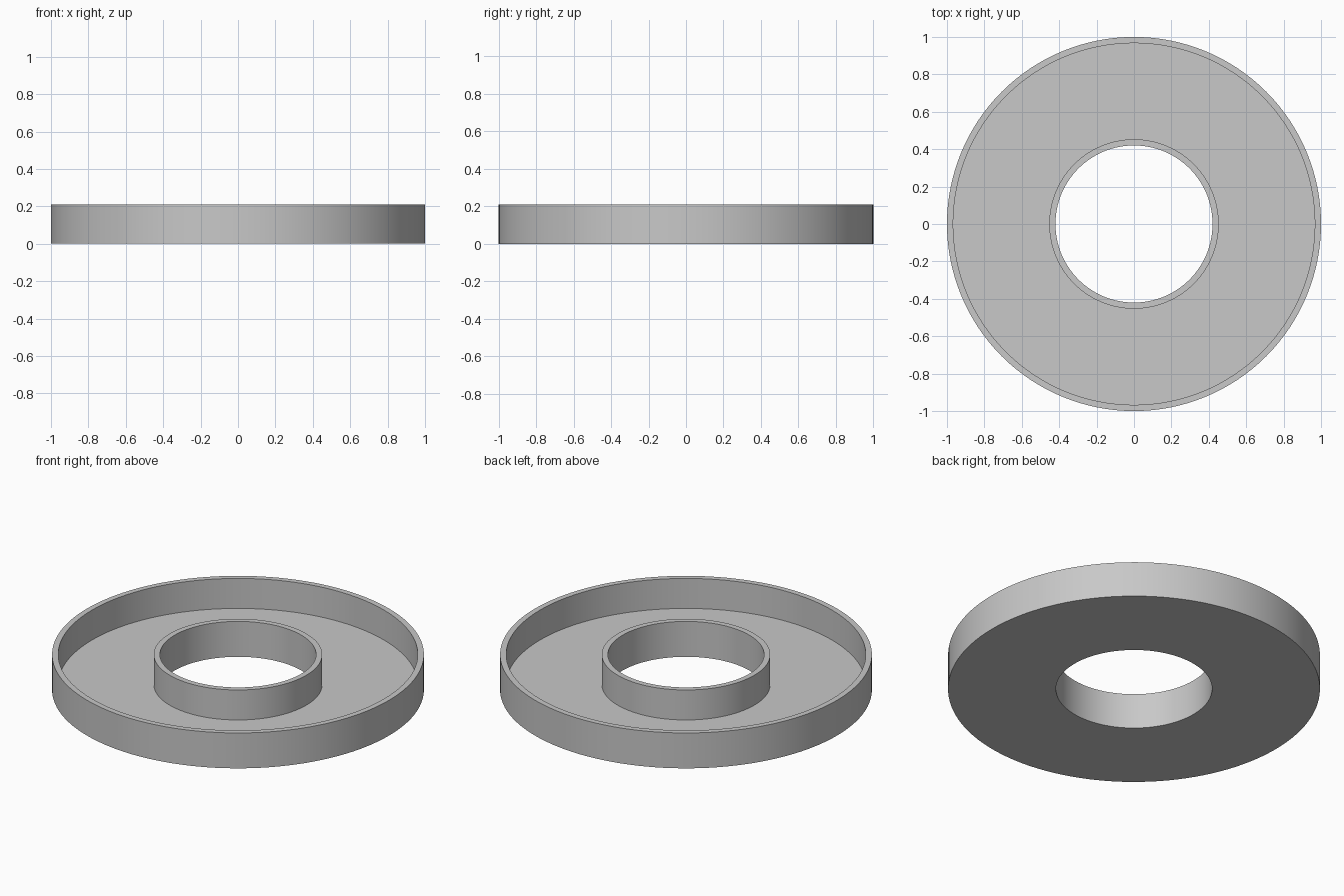
import bpy
import bmesh
import math

SEGMENTS = 128
OUTER, HOLE = 1.0, 0.42      # outer edge and central hole radii
WALL, FLOOR = 0.033, 0.032   # wall and floor thickness
HEIGHT = 0.21

cube = bpy.data.objects.get("Cube")
if cube:
    bpy.data.objects.remove(cube, do_unlink=True)

# Plain grey material
grey = bpy.data.materials.new("light_grey")
grey.use_nodes = True
colour = (0.58, 0.58, 0.58, 1.0)
grey.diffuse_color = colour
grey.node_tree.nodes["Principled BSDF"].inputs["Base Color"].default_value = colour


def lathe(name, profile, material):
    """Revolve a closed (radius, height) profile around z."""
    bm = bmesh.new()
    verts = [bm.verts.new((r, 0, z)) for r, z in profile]
    edges = [bm.edges.new((v, verts[(i + 1) % len(verts)])) for i, v in enumerate(verts)]
    bmesh.ops.spin(bm, geom=verts + edges, cent=(0, 0, 0), axis=(0, 0, 1),
                   angle=math.tau, steps=SEGMENTS, use_merge=True)
    bmesh.ops.remove_doubles(bm, verts=bm.verts, dist=0.0001)
    bmesh.ops.recalc_face_normals(bm, faces=bm.faces)
    mesh = bpy.data.meshes.new(name)
    bm.to_mesh(mesh)
    bm.free()
    mesh.materials.append(material)
    obj = bpy.data.objects.new(name, mesh)
    bpy.context.collection.objects.link(obj)
    bpy.ops.object.select_all(action="DESELECT")
    obj.select_set(True)
    bpy.context.view_layer.objects.active = obj
    bpy.ops.object.shade_smooth_by_angle(angle=math.radians(30))
    return obj


# Open ring tray: outer wall, flat floor and inner collar in one section
lathe("ring_tray", [
    (HOLE, 0), (OUTER, 0), (OUTER, HEIGHT), (OUTER - WALL, HEIGHT),
    (OUTER - WALL, FLOOR), (HOLE + WALL, FLOOR), (HOLE + WALL, HEIGHT), (HOLE, HEIGHT),
], grey)
